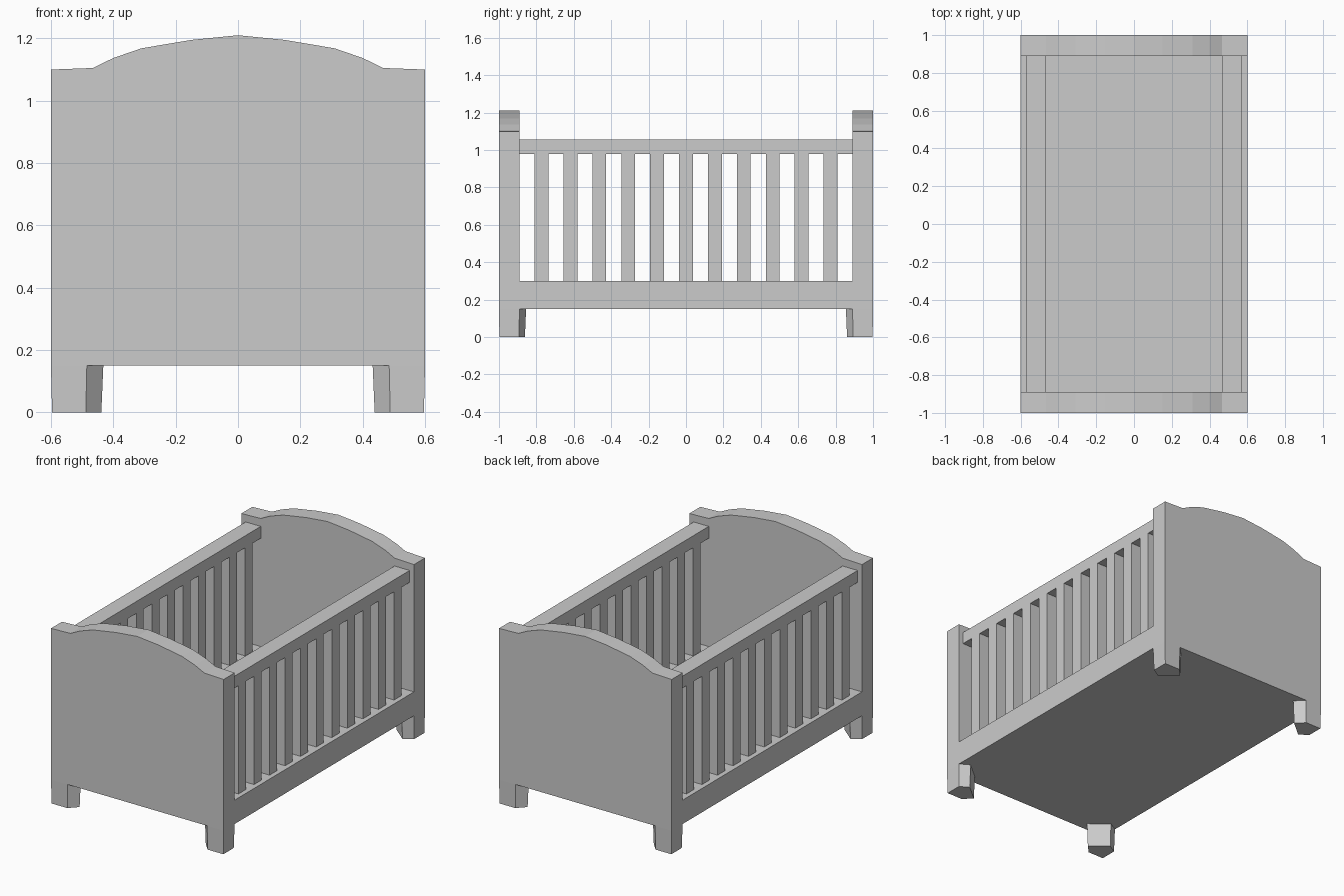
import bpy, bmesh

if "Cube" in bpy.data.objects:
    bpy.data.objects.remove(bpy.data.objects["Cube"])


def make_object(name, bm):
    bmesh.ops.recalc_face_normals(bm, faces=bm.faces)
    mesh = bpy.data.meshes.new(name)
    bm.to_mesh(mesh)
    bm.free()
    obj = bpy.data.objects.new(name, mesh)
    bpy.context.collection.objects.link(obj)
    return obj


def loft(name, lower, upper):
    """Solid between two matching outlines of 3D points."""
    bm = bmesh.new()
    a = [bm.verts.new(p) for p in lower]
    b = [bm.verts.new(p) for p in upper]
    bm.faces.new(a)
    bm.faces.new(b)
    n = len(a)
    for i in range(n):
        j = (i + 1) % n
        bm.faces.new((a[i], a[j], b[j], b[i]))
    return make_object(name, bm)


def box(name, x0, x1, y0, y1, z0, z1):
    outline = [(x0, y0), (x1, y0), (x1, y1), (x0, y1)]
    return loft(name, [(x, y, z0) for x, y in outline],
                [(x, y, z1) for x, y in outline])


# Arched end boards
half_top = [(0.6, 1.10), (0.465, 1.105), (0.40, 1.137), (0.31, 1.168), (0.15, 1.195)]
profile = ([(-0.6, 0.15), (0.6, 0.15)] + half_top + [(0, 1.21)]
           + [(-x, z) for x, z in reversed(half_top)])
for name, y0, y1 in (("front_board", -1.0, -0.89), ("back_board", 0.89, 1.0)):
    loft(name, [(x, y0, z) for x, z in profile], [(x, y1, z) for x, z in profile])

# Mattress base
box("base", -0.6, 0.6, -0.89, 0.89, 0.15, 0.30)

# Side rails and slats
for side, s in (("left", -1), ("right", 1)):
    x0, x1 = sorted((s * 0.465, s * 0.57))
    box(side + "_top_rail", x0, x1, -0.89, 0.89, 0.98, 1.055)
    for i in range(11):
        y = (i - 5) * 0.1545
        box(f"{side}_slat_{i + 1}", x0, x1, y - 0.037, y + 0.037, 0.30, 0.98)

# Tapered corner legs with a faceted inner side
section = [(0.6, 1.0), (0.485, 1.0), (0.432, 0.945), (0.54, 0.855), (0.6, 0.89)]
for name, sx, sy in (("front_left_leg", -1, -1), ("front_right_leg", 1, -1),
                     ("back_left_leg", -1, 1), ("back_right_leg", 1, 1)):
    foot = [(sx * (0.54 + (x - 0.54) * 0.94), sy * (0.96 + (y - 0.96) * 0.94), 0)
            for x, y in section]
    loft(name, foot, [(sx * x, sy * y, 0.15) for x, y in section])
